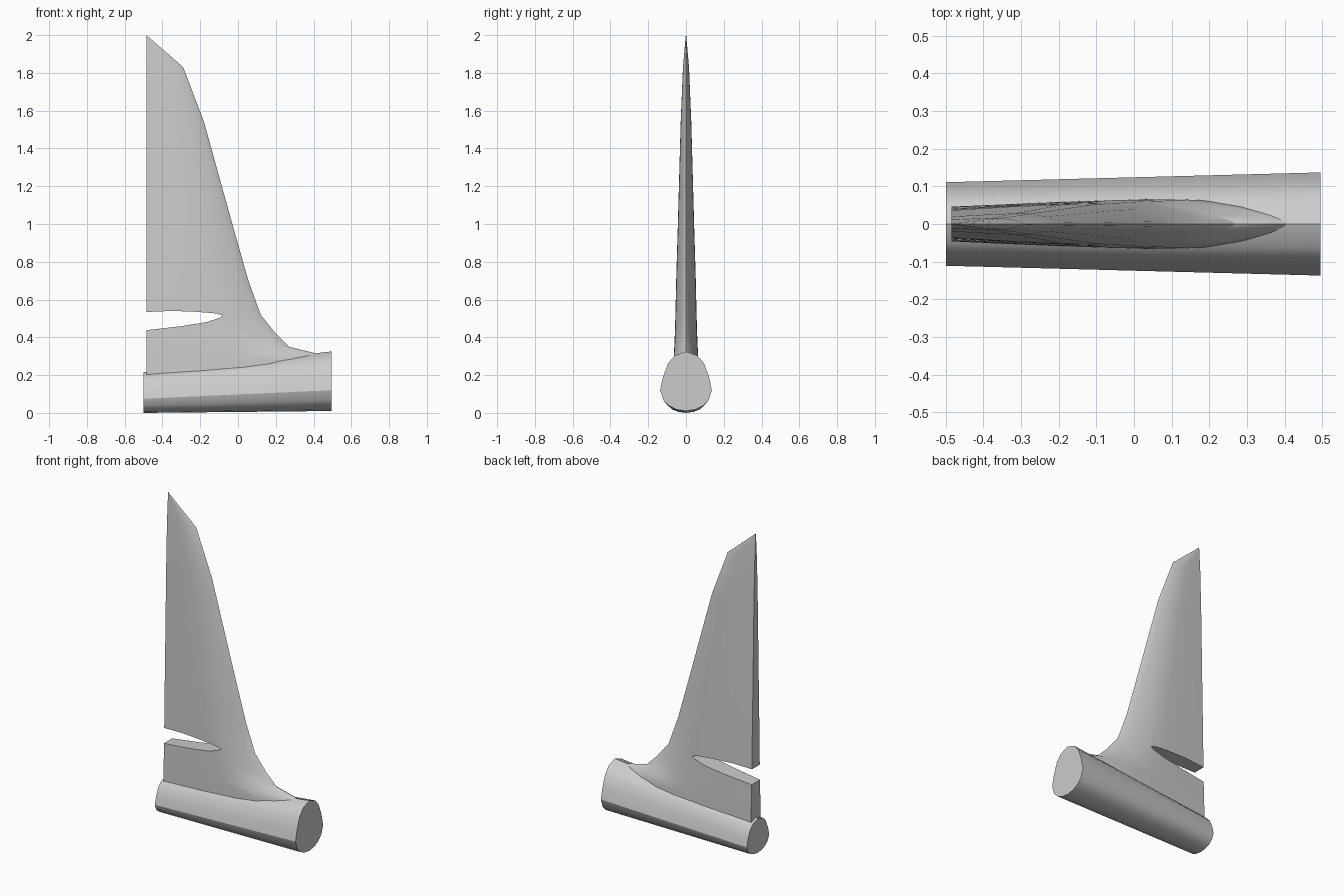
import bpy, bmesh
from math import radians

if "Cube" in bpy.data.objects:
    bpy.data.objects.remove(bpy.data.objects["Cube"])


def loft(name, rings):
    """Skin equal-length closed rings and cap both ends."""
    bm = bmesh.new()
    loops = [[bm.verts.new(p) for p in ring] for ring in rings]
    n = len(loops[0])
    for a, b in zip(loops, loops[1:]):
        for i in range(n):
            j = (i + 1) % n
            bm.faces.new((a[i], a[j], b[j], b[i]))
    bm.faces.new(loops[0])
    bm.faces.new(loops[-1])
    bmesh.ops.recalc_face_normals(bm, faces=bm.faces)
    mesh = bpy.data.meshes.new(name)
    bm.to_mesh(mesh)
    bm.free()
    obj = bpy.data.objects.new(name, mesh)
    bpy.context.collection.objects.link(obj)
    return obj


def activate(obj):
    bpy.ops.object.select_all(action='DESELECT')
    obj.select_set(True)
    bpy.context.view_layer.objects.active = obj


# Tail boom: egg-shaped section, tapering towards the back
half = [(0, 0.01), (0.05, 0.018), (0.09, 0.037), (0.12, 0.068), (0.137, 0.12),
        (0.122, 0.19), (0.095, 0.262), (0.06, 0.303), (0, 0.325)]
egg = half + [(-y, z) for y, z in half[-2:0:-1]]
front = [(0.495, y, z) for y, z in egg]
back = [(-0.5, y * 0.81, (z - 0.01) * 0.215 / 0.315) for y, z in egg]
boom = loft("tail_boom", [back, front])

# Fin: aerofoil sections with a blunt trailing edge and swept leading edge
foil = [(0, 0.7), (0.3, 0.89), (0.55, 1), (0.68, 0.97), (0.82, 0.7),
        (0.93, 0.36), (0.985, 0.12)]
TRAIL = -0.485
# height, leading edge x, half thickness
stations = [(0.15, 0.40, 0.066), (0.27, 0.48, 0.066), (0.318, 0.40, 0.064),
            (0.35, 0.27, 0.062), (0.42, 0.20, 0.059), (0.52, 0.12, 0.056),
            (0.70, 0.055, 0.052), (1.0, -0.03, 0.043), (1.54, -0.18, 0.028),
            (1.83, -0.29, 0.016), (1.999, -0.484, 0.001)]
rings = []
for z, lead, t in stations:
    chord = lead - TRAIL
    side = [(TRAIL + u * chord, v * t, z) for u, v in foil]
    rings.append(side + [(lead, 0, z)] + [(x, -y, z) for x, y, z in reversed(side)])
rings[-1] = [(x, y, 2.0 - (x - TRAIL)) for x, y, z in rings[-1]]
fin = loft("fin", rings)

# Slot cut into the trailing edge
slot = [(-0.6, 0.42), (-0.485, 0.438), (-0.3, 0.459), (-0.17, 0.48), (-0.1, 0.502),
        (-0.08, 0.516), (-0.12, 0.527), (-0.22, 0.535), (-0.35, 0.54),
        (-0.485, 0.534), (-0.6, 0.53)]
cutter = loft("slot_cutter", [[(x, y, z) for x, z in slot] for y in (-0.2, 0.2)])
cutter.hide_render = True
activate(fin)
cut = fin.modifiers.new("slot", 'BOOLEAN')
cut.operation = 'DIFFERENCE'
cut.solver = 'EXACT'
cut.object = cutter
bpy.ops.object.modifier_apply(modifier=cut.name)
bpy.data.objects.remove(cutter, do_unlink=True)

for obj in (boom, fin):
    activate(obj)
    bpy.ops.object.shade_smooth_by_angle(angle=radians(30))
